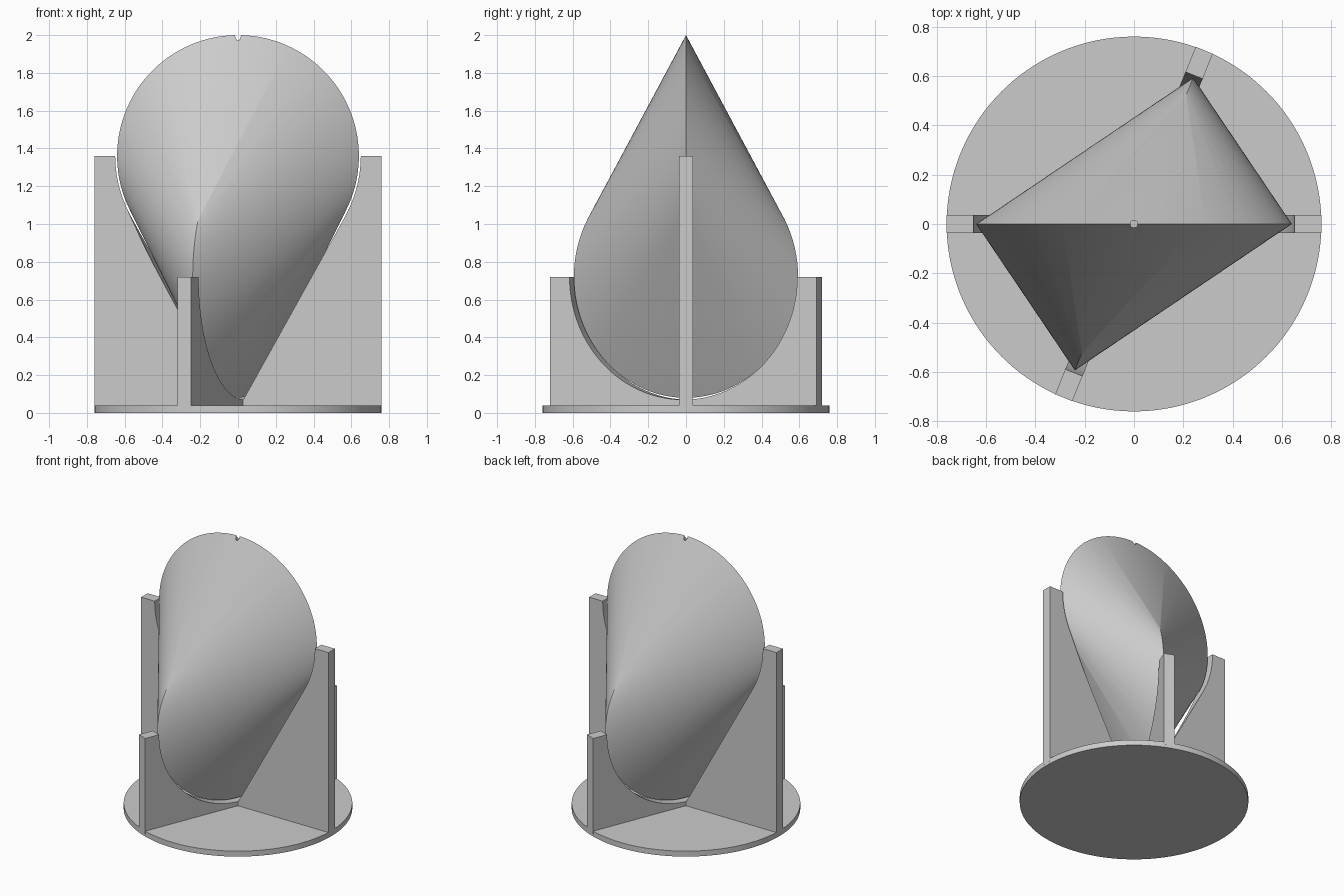
import bpy
import bmesh
from math import sin, cos, pi, radians
from mathutils import Vector

R = 0.64                      # disc radius; each rim passes through the other's centre
LOW_Z, HIGH_Z = 0.72, 1.36    # disc centres
TURN = radians(68)            # angle between the two discs
BASE_R, BASE_H = 0.76, 0.04
THICK = 0.075

if "Cube" in bpy.data.objects:
    bpy.data.objects.remove(bpy.data.objects["Cube"])

grey = bpy.data.materials.new("plain grey")
grey.use_nodes = True
COLOUR = (0.6, 0.6, 0.6, 1)
grey.diffuse_color = COLOUR
grey.node_tree.nodes["Principled BSDF"].inputs["Base Color"].default_value = COLOUR


def finish(bm, name):
    bmesh.ops.recalc_face_normals(bm, faces=bm.faces[:])
    mesh = bpy.data.meshes.new(name)
    bm.to_mesh(mesh)
    bm.free()
    mesh.materials.append(grey)
    obj = bpy.data.objects.new(name, mesh)
    bpy.context.collection.objects.link(obj)
    return obj


def two_disc_hull(name, radius, half_thick, steps=160):
    """Convex skin stretched over two crossed upright discs."""
    bm = bmesh.new()
    sides = (-half_thick, half_thick) if half_thick else (0,)
    for turn, z in ((0, HIGH_Z), (TURN, LOW_Z)):
        along = Vector((cos(turn), sin(turn), 0))
        across = Vector((-sin(turn), cos(turn), 0))
        for side in sides:
            for i in range(steps):
                a = 2 * pi * i / steps
                bm.verts.new(along * radius * cos(a) + across * side
                             + Vector((0, 0, z + radius * sin(a))))
    bmesh.ops.convex_hull(bm, input=bm.verts[:])
    loose = [v for v in bm.verts if not v.link_faces]
    bmesh.ops.delete(bm, geom=loose, context='VERTS')
    return finish(bm, name)


def cylinder(name, radius, z0, z1, segments):
    bm = bmesh.new()
    bmesh.ops.create_cone(bm, cap_ends=True, segments=segments,
                          radius1=radius, radius2=radius, depth=z1 - z0)
    bmesh.ops.translate(bm, verts=bm.verts[:], vec=(0, 0, (z0 + z1) / 2))
    return finish(bm, name)


def support(name, top, turn):
    """Upright board across the whole base."""
    bm = bmesh.new()
    bmesh.ops.create_cube(bm, size=1)
    z0 = BASE_H / 2
    for v in bm.verts:
        v.co = Vector((v.co.x * 2 * BASE_R, v.co.y * THICK,
                       top if v.co.z > 0 else z0))
    obj = finish(bm, name)
    obj.rotation_euler.z = turn
    return obj


def select(obj):
    bpy.ops.object.select_all(action='DESELECT')
    obj.select_set(True)
    bpy.context.view_layer.objects.active = obj


def cut(obj, cutter):
    mod = obj.modifiers.new("cut", 'BOOLEAN')
    mod.operation = 'DIFFERENCE'
    mod.solver = 'EXACT'
    mod.object = cutter
    select(obj)
    bpy.ops.object.modifier_apply(modifier=mod.name)


def smooth(obj):
    select(obj)
    bpy.ops.object.shade_smooth_by_angle(angle=radians(25))


# Round base
base = cylinder("base", BASE_R, 0, BASE_H, 128)

# Rolling body with a small hole in its top edge
body = two_disc_hull("rolling_body", R, 0)
hole = cylinder("hole_cutter", 0.015, 1.9, 2.1, 24)
cut(body, hole)

# Crossed boards hollowed into a cradle with a little clearance
cradle_cutter = two_disc_hull("cradle_cutter", R + 0.01, THICK / 2 + 0.003)
tall = support("tall_support", HIGH_Z, 0)
low = support("low_support", LOW_Z, TURN)
for board in (tall, low):
    cut(board, cradle_cutter)

for helper in (hole, cradle_cutter):
    bpy.data.objects.remove(helper)
for obj in (base, body, tall, low):
    smooth(obj)
